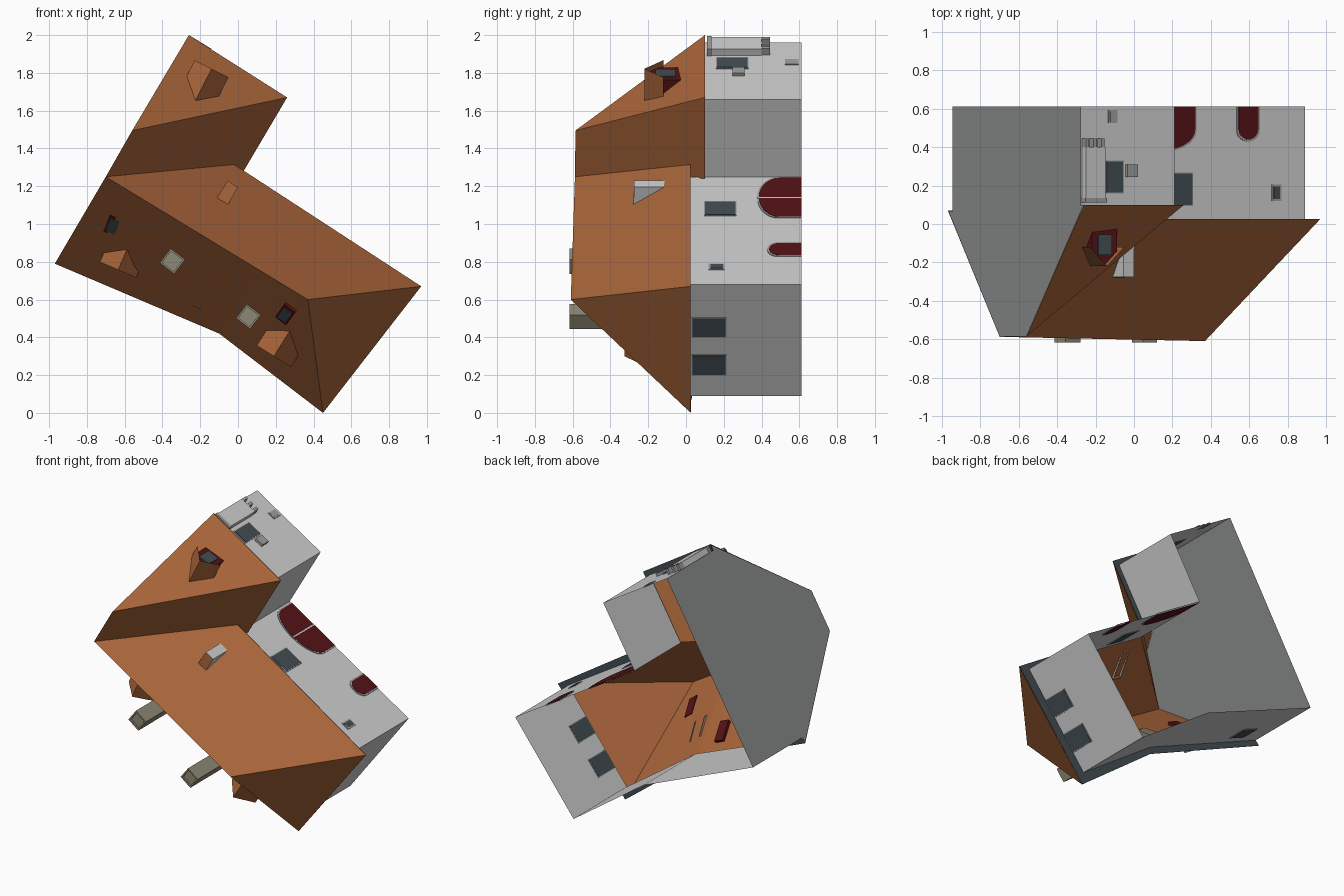
import bpy, bmesh, math
from mathutils import Vector as V

if "Cube" in bpy.data.objects:
    bpy.data.objects.remove(bpy.data.objects["Cube"])

def material(name, c):
    m = bpy.data.materials.new(name)
    m.diffuse_color = (*c, 1)
    m.use_nodes = True
    m.node_tree.nodes["Principled BSDF"].inputs["Base Color"].default_value = m.diffuse_color
    return m

WALL = material("pale_wall", (0.62, 0.62, 0.62))
GABLE = material("gable_grey", (0.27, 0.285, 0.28))
ROOF = material("clay_roof", (0.40, 0.13, 0.042))
SLATE = material("dark_slate", (0.055, 0.075, 0.085))
RED = material("dark_red", (0.09, 0.006, 0.008))
STONE = material("chimney_stone", (0.27, 0.25, 0.18))
FRAME = material("grey_frame", (0.34, 0.34, 0.33))

def mesh(name, verts, faces, mats, idx=None, solid=False):
    me = bpy.data.meshes.new(name)
    me.from_pydata([tuple(v) for v in verts], [], faces)
    for m in mats:
        me.materials.append(m)
    for i, p in enumerate(me.polygons):
        p.material_index = idx[i] if idx else 0
    if solid:
        bm = bmesh.new()
        bm.from_mesh(me)
        bmesh.ops.recalc_face_normals(bm, faces=bm.faces)
        bm.to_mesh(me)
        bm.free()
    ob = bpy.data.objects.new(name, me)
    bpy.context.collection.objects.link(ob)
    return ob

def sheets(name, polys, mat, up=None):
    """Separate flat polygons; up turns them to face that way."""
    verts, faces = [], []
    for p in polys:
        p = [V(q) for q in p]
        if up is not None:
            n = sum((p[i].cross(p[(i + 1) % len(p)]) for i in range(len(p))), V())
            if n.dot(V(up)) < 0:
                p.reverse()
        faces.append(list(range(len(verts), len(verts) + len(p))))
        verts += p
    return mesh(name, verts, faces, [mat])

def prism(name, outline, offset, mat):
    """Closed solid from an outline pushed along a vector."""
    n = len(outline)
    verts = [V(p) for p in outline] + [V(p) + offset for p in outline]
    faces = [list(range(n)), list(range(2 * n - 1, n - 1, -1))]
    faces += [[i, (i + 1) % n, n + (i + 1) % n, n + i] for i in range(n)]
    return mesh(name, verts, faces, [mat], solid=True)

# Roof key points: the house lies on its back, roof towards -y
A, B, C = V((-.56, -.585, 1.495)), V((-.70, -.588, 1.25)), V((.37, -.61, .60))
P, Q, D = V((-.97, .07, .79)), V((-.10, .04, .42)), V((.45, .025, 0))
E, F = V((.97, .025, .67)), V((-.02, .025, 1.315))
G, H, I = V((.006, .10, 1.24)), V((.26, .10, 1.67)), V((-.26, .10, 2.0))
M = V((.10, -.604, .764))
sheets("main_roof", [(B, F, E, C), (C, E, D), (M, C, D, Q), (B, M, Q, P)], ROOF, (0, -1, 0))
sheets("wing_roof", [(A, H, I), (A, B, G, H)], ROOF, (0, -1, 0))

# Walls around the footprint (x, z), open at the base
GROUND = .612
foot = [(-.945, .82), (-.10, .47), (.44, .09), (.89, .68), (-.03, 1.25), (.21, 1.66), (-.28, 1.96)]
tops = [(.07, .04), (.04, .025), (.025, .025), (.025, .025), (.10, .10), (.10, .10)]
quads = []
for (a, b), (ta, tb) in zip(zip(foot, foot[1:]), tops):
    quads.append([(a[0], GROUND, a[1]), (b[0], GROUND, b[1]), (b[0], tb, b[1]), (a[0], ta, a[1])])
sheets("walls", quads, WALL)
sheets("gable_wall", [[(-.945, GROUND, .82), (-.945, .065, .82), (-.968, .07, .79), B, A,
                       (-.262, .10, 1.995), (-.28, .10, 1.96), (-.28, GROUND, 1.96)]], GABLE, (-1, 0, .5))

# Dark soffits between eaves and walls
strips = []
for k, (e0, e1) in enumerate([(P, Q), (Q, D), (D, E), (E, F), (G, H), (H, I)]):
    (a, b), (ta, tb) = (foot[k], foot[k + 1]), tops[k]
    d = V((0, .003, 0))
    strips.append([e0 + d, e1 + d, V((b[0], tb, b[1])) + d, V((a[0], ta, a[1])) + d])
sheets("soffit", strips, SLATE, (0, 1, 0))

def on_wall(k, name, z0, z1, y0, y1, mat, back=-.005, out=.005, arch=0, grow=0):
    """Block on wall k between heights z0..z1 and depths y0..y1, optionally arched."""
    a, b = foot[k], foot[k + 1]
    u = V((b[0] - a[0], 0, b[1] - a[1]))
    L, dz = u.length, u.z
    u.normalize()
    n = V((u.z, 0, -u.x))
    s0, s1 = sorted(((z0 - a[1]) / dz * L, (z1 - a[1]) / dz * L))
    s0, s1, y0 = s0 - grow, s1 + grow, y0 - grow
    y1 = min(y1 + grow, GROUND)
    if arch:
        c, r = (s0 + s1) / 2, (s1 - s0) / 2
        pts = [(s0, y1)] + [(c - r * math.cos(t * math.pi / 14), y0 + arch - arch * math.sin(t * math.pi / 14))
                            for t in range(15)] + [(s1, y1)]
    else:
        pts = [(s0, y1), (s0, y0), (s1, y0), (s1, y1)]
    base = V((a[0], 0, a[1])) + n * back
    return prism(name, [base + u * s + V((0, y, 0)) for s, y in pts], n * (out - back), mat)

def opening(k, name, z0, z1, y0, y1, mat, arch=0, grow=.01):
    on_wall(k, name + "_frame", z0, z1, y0, y1, FRAME, -.003, .004, arch, grow)
    on_wall(k, name, z0, z1, y0, y1, mat, -.004, .006, arch)

# Doors and windows
opening(3, "garage_door", 1.035, 1.24, .385, GROUND, RED, .11, .008)
on_wall(3, "garage_door_seam", 1.132, 1.137, .385, GROUND, WALL, 0, .008)
opening(3, "small_door", .832, .895, .44, GROUND, RED, .055)
opening(3, "main_window", 1.045, 1.115, .10, .262, SLATE, 0, .006)
opening(3, "main_vent", .762, .782, .13, .195, SLATE)
opening(5, "wing_window", 1.825, 1.877, .165, .325, SLATE, 0, .006)
opening(5, "wing_vent", 1.848, 1.866, .535, .585, FRAME)
on_wall(5, "wing_lamp", 1.783, 1.815, .245, .31, FRAME, 0, .02)
opening(2, "side_window_upper", .405, .50, .035, .21, SLATE, 0, .005)
opening(2, "side_window_lower", .205, .305, .035, .21, SLATE, 0, .005)
opening(0, "rear_window", .71, .75, .15, .27, SLATE)

# Corbelled bay on the wing end
on_wall(5, "bay", 1.893, 1.955, .13, .40, WALL, 0, .04)
on_wall(5, "bay_cap", 1.889, 1.957, .112, .135, FRAME, 0, .045)
for i in range(3):
    z = 1.895 + i * .025
    on_wall(5, "bay_corbel_%d" % i, z, z + .010, .40, .445, FRAME, 0, .04)

def roof_y(tri, x, z):
    n = (tri[1] - tri[0]).cross(tri[2] - tri[0])
    return tri[0].y - (n.x * (x - tri[0].x) + n.z * (z - tri[0].z)) / n.y

def dormer(name, tri, x, z, nx, nz, hw, apex, eave):
    """Gabled dormer; roof runs back until it meets the main slope."""
    n = V((nx, 0, nz)).normalized()
    u = V((n.z, 0, -n.x))
    def back(p):
        slope = roof_y(tri, p.x, p.z) - roof_y(tri, p.x - n.x, p.z - n.z)
        return p - n * ((roof_y(tri, p.x, p.z) - p.y) / slope)
    top = V((x, apex, z))
    l, r = V((x, eave, z)) - u * hw, V((x, eave, z)) + u * hw
    sheets(name + "_roof", [(l, top, back(top), back(l)), (r, top, back(top), back(r))], ROOF, (0, -1, 0))
    # Recessed front, cheeks and pane
    c = V((x, 0, z)) - n * .03
    w = hw * .72
    ye = apex + (eave - apex) * .72 + .006
    fl, fr = c - u * w, c + u * w
    at = lambda p, y: V((p.x, y, p.z))
    base = lambda p: at(p, roof_y(tri, p.x, p.z))
    sheets(name + "_front", [(base(fl), base(fr), at(fr, ye), at(c, apex + .006), at(fl, ye))], RED, n)
    for s, p in (("left", fl), ("right", fr)):
        sheets(name + "_cheek_" + s, [(base(p), at(p, ye), back(at(p, ye)))], RED, p - c)
    y1 = roof_y(tri, c.x, c.z) - .02
    y0 = max(ye - .02, y1 - .12)
    q = [c - u * .04 + V((0, y1, 0)), c + u * .04 + V((0, y1, 0)),
         c + u * .04 + V((0, y0, 0)), c - u * .04 + V((0, y0, 0))]
    prism(name + "_window", q, n * .008, SLATE)

WING, LEFT, RIGHT = (A, H, I), (B, Q, P), (C, D, Q)
dormer("wing_dormer", WING, -.14, 1.822, .45, .89, .10, -.22, -.12)
dormer("left_dormer", LEFT, -.635, .757, -.40, -.92, .105, -.26, -.16)
dormer("right_dormer", RIGHT, .19, .30, -.53, -.85, .107, -.325, -.21)

# Shed dormer on the upper slope
t = [V((-.055, -.275, 1.23)), V((0, -.275, 1.195)), V((-.06, -.278, 1.09)), V((-.12, -.278, 1.125))]
b = [V((p.x, roof_y((B, F, E), p.x, p.z), p.z)) for p in t[:2]]
mesh("shed_dormer", t + b, [(0, 1, 2, 3), (0, 4, 5, 1), (0, 3, 4), (1, 5, 2)], [ROOF, WALL], [0, 1, 1, 1], True)

# Skylights lying on the slope
def skylight(name, tri, x, z, e0, e1):
    n = (tri[1] - tri[0]).cross(tri[2] - tri[0]).normalized()
    if n.y > 0:
        n.negate()
    u = (e1 - e0).normalized()
    v = n.cross(u).normalized()
    c = V((x, roof_y(tri, x, z), z))
    def rect(a, h, lift):
        return [c + u * i * a + v * j * h + n * lift for i, j in ((-1, -1), (1, -1), (1, 1), (-1, 1))]
    prism(name + "_frame", rect(.036, .075, -.004), n * .020, RED)
    prism(name + "_pane", rect(.025, .055, .012), n * .008, SLATE)

skylight("skylight_left", LEFT, -.658, 1.0, P, Q)
skylight("skylight_middle", LEFT, -.197, .60, P, Q)
skylight("skylight_right", RIGHT, .257, .53, Q, D)

# Stone chimneys with a sunken top
def chimney(name, tri, x, z, e0, e1, hw):
    u = (e1 - e0)
    u.y = 0
    u.normalize()
    v = V((-u.z, 0, u.x))
    c = V((x, -.617, z))
    q = [c + u * i * hw + v * j * hw for i, j in ((-1, -1), (1, -1), (1, 1), (-1, 1))]
    low = [V((p.x, roof_y(tri, p.x, p.z) + .01, p.z)) for p in q]
    ins = [c + (p - c) * .8 for p in q]
    deep = [p + V((0, .012, 0)) for p in ins]
    faces = [(12, 13, 14, 15)]
    for i in range(4):
        j = (i + 1) % 4
        faces += [(i, j, 4 + j, 4 + i), (i, j, 8 + j, 8 + i), (8 + i, 8 + j, 12 + j, 12 + i)]
    mesh(name, q + low + ins + deep, faces, [STONE], None, True)

chimney("chimney_left", LEFT, -.347, .803, Q, D, .048)
chimney("chimney_right", RIGHT, .055, .51, Q, D, .047)
